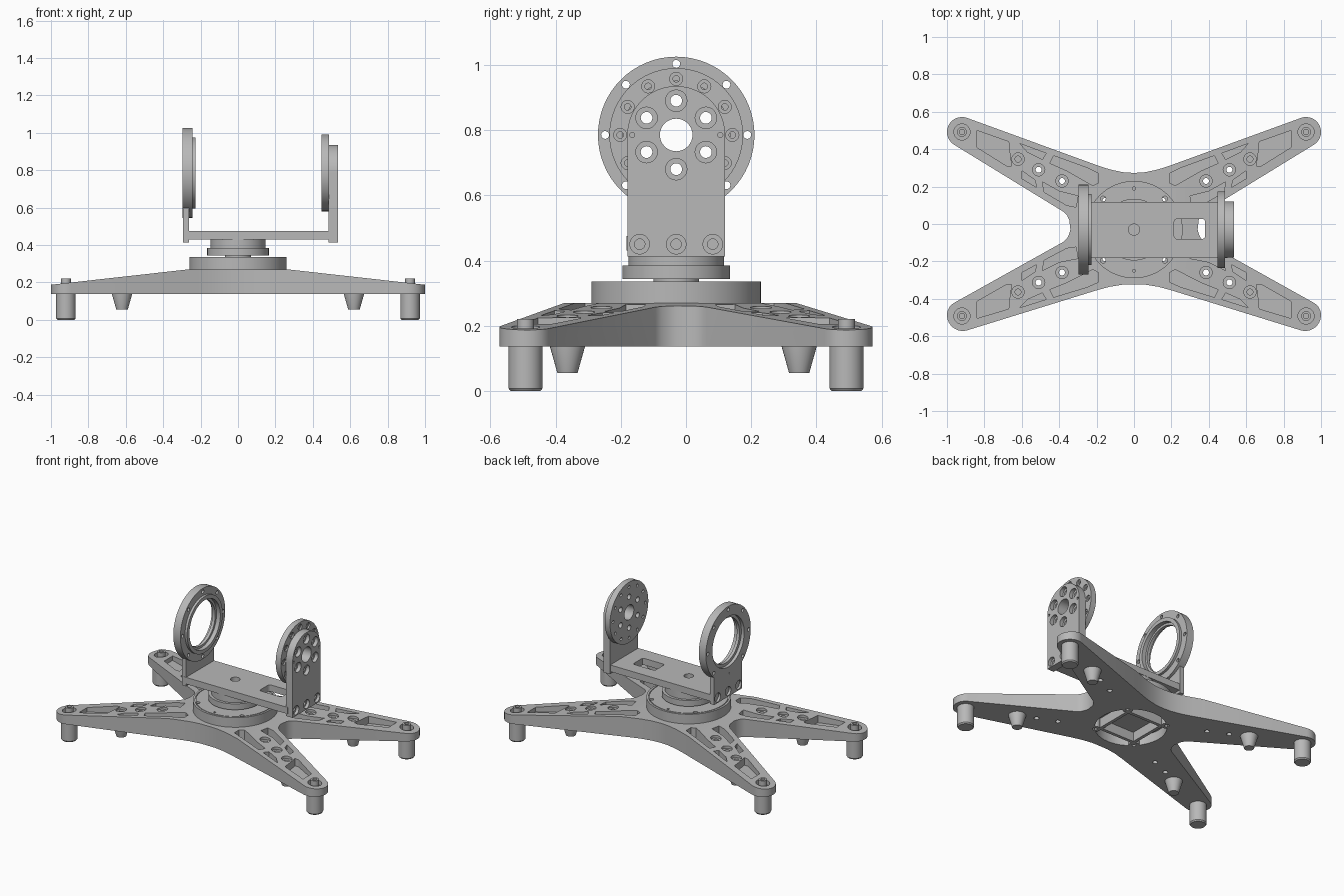
import bpy, bmesh, math
from math import cos, sin, radians
from mathutils import Vector

if "Cube" in bpy.data.objects:
    bpy.data.objects.remove(bpy.data.objects["Cube"])

grey = bpy.data.materials.new("machined_grey")
grey.use_nodes = True
grey.diffuse_color = (0.48, 0.48, 0.48, 1)
grey.node_tree.nodes["Principled BSDF"].inputs["Base Color"].default_value = (0.48, 0.48, 0.48, 1)

CY = -0.03      # turret axis in y
AZ = 0.785      # tilt axis height


def place(a, b, h, axis):
    """Put plane coordinates a, b and height h on the chosen axis."""
    return (a, b, h) if axis == 'Z' else (h, a, b)


def lathe(profile, a=0.0, b=CY, axis='Z', seg=32, turn=0.0):
    """Revolve a closed (radius, height) profile about an axis through (a, b)."""
    bm = bmesh.new()
    rings = []
    for r, h in profile:
        angles = [2 * math.pi * i / seg + turn for i in range(seg)]
        rings.append([bm.verts.new(place(a + r * cos(t), b + r * sin(t), h, axis)) for t in angles])
    for k in range(len(profile)):
        n = (k + 1) % len(profile)
        if profile[k][0] == 0 and profile[n][0] == 0:
            continue
        for i in range(seg):
            j = (i + 1) % seg
            bm.faces.new((rings[k][i], rings[k][j], rings[n][j], rings[n][i]))
    bmesh.ops.remove_doubles(bm, verts=bm.verts, dist=1e-5)
    bmesh.ops.recalc_face_normals(bm, faces=bm.faces)
    return bm


def rod(r, lo, hi, a=0.0, b=CY, axis='Z', seg=32):
    return lathe([(0, lo), (r, lo), (r, hi), (0, hi)], a, b, axis, seg)


def bore(r, lo, mid, hi, big, a, b, axis='Z'):
    """Counterbored hole cutter: radius r from lo to mid, then big up to hi."""
    return lathe([(0, lo), (r, lo), (r, mid), (big, mid), (big, hi), (0, hi)], a, b, axis, 20)


def prism(points, lo, hi, axis='Z'):
    bm = bmesh.new()
    face = bm.faces.new([bm.verts.new(place(a, b, lo, axis)) for a, b in points])
    new = bmesh.ops.extrude_face_region(bm, geom=[face])["geom"]
    move = Vector(place(0, 0, hi - lo, axis))
    bmesh.ops.translate(bm, verts=[v for v in new if isinstance(v, bmesh.types.BMVert)], vec=move)
    bmesh.ops.recalc_face_normals(bm, faces=bm.faces)
    return bm


def rect(a0, a1, b0, b1):
    return [(a0, b0), (a1, b0), (a1, b1), (a0, b1)]


def make(name, *parts):
    """Merge bmeshes into one object."""
    total = bmesh.new()
    for bm in parts:
        tmp = bpy.data.meshes.new("tmp")
        bm.to_mesh(tmp)
        bm.free()
        total.from_mesh(tmp)
        bpy.data.meshes.remove(tmp)
    mesh = bpy.data.meshes.new(name)
    total.to_mesh(mesh)
    total.free()
    mesh.materials.append(grey)
    ob = bpy.data.objects.new(name, mesh)
    bpy.context.collection.objects.link(ob)
    return ob


def cut(ob, *parts):
    """Subtract the merged cutters from an object."""
    tool = make("cutter", *parts)
    tool.hide_render = True
    mod = ob.modifiers.new("cut", 'BOOLEAN')
    mod.operation, mod.solver, mod.object = 'DIFFERENCE', 'EXACT', tool
    bpy.context.view_layer.objects.active = ob
    bpy.ops.object.modifier_apply(modifier=mod.name)
    bpy.data.objects.remove(tool)


def ring_points(radius, count, start=0.0):
    return [(CY + radius * cos(radians(start + 360 * i / count)),
             AZ + radius * sin(radians(start + 360 * i / count))) for i in range(count)]


# Base: four splayed arms; front arms are a sheared mirror of the back ones
def arm(x, y, sx, sy):
    return (sx * x, y if sy > 0 else -(y + 0.055 * (0.92 - x)))


def top_z(x):
    return 0.27 - max(0, abs(x) - 0.26) * 0.112


FOOT = (0.92, 0.492)
quarter = [(0.34, CY), (0.346, 0.02), (0.357, 0.045), (0.375, 0.064)]
quarter += [(FOOT[0] + 0.08 * cos(radians(t)), FOOT[1] + 0.08 * sin(radians(t)))
            for t in range(-58, 111, 12)]
quarter += [(0.2, 0.315), (0.13, 0.292), (0.06, 0.277), (0, 0.273)]
outline = [arm(*p, 1, 1) for p in quarter]
outline += [arm(*p, -1, 1) for p in quarter[-2::-1]]
outline += [arm(*p, -1, -1) for p in quarter[1:]]
outline += [arm(*p, 1, -1) for p in quarter[-2:0:-1]]
bm = prism(outline, 0.137, 0.27)
for side in (-0.26, 0.26):
    bmesh.ops.bisect_plane(bm, geom=bm.verts[:] + bm.edges[:] + bm.faces[:],
                           plane_co=(side, 0, 0), plane_no=(1, 0, 0))
for v in bm.verts:
    if v.co.z > 0.2:
        v.co.z = top_z(v.co.x)
base = make("base_frame", bm)

# Arm pockets, screw bosses and foot recesses
POCKETS = [
    [(0.84, 0.5), (0.67, 0.44), (0.665, 0.385), (0.655, 0.31), (0.68, 0.31), (0.84, 0.41)],
    [(0.61, 0.43), (0.57, 0.385), (0.49, 0.345), (0.47, 0.378)],
    [(0.43, 0.365), (0.45, 0.325), (0.36, 0.285), (0.22, 0.205), (0.19, 0.22), (0.19, 0.27), (0.25, 0.3)],
    [(0.6, 0.285), (0.53, 0.235), (0.52, 0.195), (0.6, 0.243)],
    [(0.49, 0.225), (0.4, 0.175), (0.3, 0.15), (0.31, 0.09), (0.36, 0.1), (0.48, 0.17)],
]
BOSSES = [(0.62, 0.347), (0.51, 0.29), (0.385, 0.23)]
corners = [(sx, sy) for sx in (1, -1) for sy in (1, -1)]
cutters = [rod(0.22, 0.1, 0.2, seg=48)]
for s in corners:
    cutters += [prism([arm(*p, *s) for p in pocket], 0.175, 0.4) for pocket in POCKETS]
    cutters.append(rod(0.043, 0.165, 0.4, *arm(*FOOT, *s)))
    for i, p in enumerate(BOSSES):
        z = top_z(p[0])
        cutters.append(bore(0.016, 0.18 if i == 0 else 0.1, z - 0.015, 0.4, 0.033, *arm(*p, *s)))
cut(base, *cutters)


def corner_holes():
    return [rod(0.014, 0.1, 0.4, 0.165 * sx, CY + 0.165 * sy, seg=16) for sx, sy in corners]


cut(base, *corner_holes())

# Underside square frame and tubular bosses
frame = lathe([(0.17, 0.137), (0.2, 0.137), (0.2, 0.21), (0.17, 0.21)], seg=4, turn=math.pi / 4)
tubes = [lathe([(0.014, 0.137), (0.034, 0.137), (0.034, 0.21), (0.014, 0.21)],
               0.155 * sx, CY + 0.155 * sy, seg=20) for sx, sy in corners]
make("underside_frame", frame, *tubes)

# Levelling feet and tapered stubs
for sx, sy in corners:
    tag = ("back" if sy > 0 else "front") + ("_left" if sx > 0 else "_right")
    make(tag + "_foot", lathe([(0, 0), (0.046, 0), (0.052, 0.008), (0.052, 0.15), (0.026, 0.15),
                               (0.026, 0.22), (0.014, 0.22), (0.014, 0.2), (0, 0.2)],
                              *arm(*FOOT, sx, sy)))
    make(tag + "_stub", lathe([(0, 0.055), (0.031, 0.055), (0.054, 0.137), (0.054, 0.145), (0, 0.145)],
                              *arm(*BOSSES[0], sx, sy)))

# Turret drum with a fine rim groove and screw holes
drum = make("turret_drum", lathe([(0, 0.2), (0.235, 0.2), (0.235, 0.265), (0.26, 0.265), (0.26, 0.335),
                                  (0.247, 0.335), (0.247, 0.331), (0.242, 0.331), (0.242, 0.335),
                                  (0, 0.335)], seg=64))
cut(drum, *corner_holes(), *[rod(0.008, 0.32, 0.4, 0, CY + y, seg=12) for y in (-0.22, 0.22)])

# Rotating stage
make("rotary_stage", lathe([(0, 0.33), (0.07, 0.33), (0.07, 0.344), (0.165, 0.344), (0.165, 0.384),
                            (0.147, 0.384), (0.147, 0.432), (0.02, 0.432), (0.02, 0.44), (0, 0.44)], seg=64))

# Bracket floor plate with centre hole and cable slot
Y0, Y1 = CY - 0.152, CY + 0.148
plate = make("bracket_plate", prism(rect(-0.28, 0.5, Y0, Y1), 0.43, 0.475))
slot = [(x + 0.015 * cos(radians(t)), y + 0.015 * sin(radians(t)))
        for x, y, q in ((0.365, 0.012, 0), (0.23, 0.012, 90), (0.23, -0.065, 180), (0.365, -0.065, 270))
        for t in (q, q + 30, q + 60, q + 90)]
cut(plate, rod(0.03, 0.4, 0.5), prism(slot, 0.4, 0.5))

# Left arm: round-topped plate carrying the drive disc
arc = [(CY + 0.15 * cos(radians(t)), AZ + 0.15 * sin(radians(t))) for t in range(0, 181, 6)]
left_arm = make("left_arm", prism([(CY - 0.15, 0.413), (CY + 0.15, 0.413)] + arc, 0.485, 0.535, 'X'))
SCREW_Y = [CY - 0.112, CY, CY + 0.112]
bolt_circle = ring_points(0.105, 6, 30)
cut(left_arm, rod(0.05, 0.4, 0.6, CY, AZ, 'X'),
    *[bore(0.018, 0.4, 0.51, 0.6, 0.033, y, z, 'X') for y, z in bolt_circle],
    *[bore(0.016, 0.495, 0.515, 0.6, 0.03, y, 0.45, 'X') for y in SCREW_Y],
    *[rod(0.008, 0.515, 0.6, CY + y, AZ, 'X', 12) for y in (-0.135, 0.135)])
disc = make("left_disc", rod(0.205, 0.447, 0.486, CY, AZ, 'X', 64))
cut(disc, rod(0.05, 0.4, 0.6, CY, AZ, 'X'),
    *[rod(0.018, 0.4, 0.6, y, z, 'X', 20) for y, z in bolt_circle],
    *[bore(0.01, 0.4, 0.476, 0.6, 0.02, y, z, 'X') for y, z in ring_points(0.172, 12)])

# Right arm and stepped bearing ring
right_arm = make("right_arm", prism(rect(CY - 0.15, CY + 0.15, 0.413, 0.6), -0.295, -0.262, 'X'))
cut(right_arm, *[lathe([(0, -0.4), (0.03, -0.4), (0.03, -0.28), (0.016, -0.28), (0.016, -0.27), (0, -0.27)],
                       y, 0.45, 'X', 20) for y in SCREW_Y])
ring = make("right_ring", lathe([(0.17, -0.296), (0.24, -0.296), (0.24, -0.243), (0.19, -0.243),
                                 (0.19, -0.227), (0.165, -0.227), (0.165, -0.255), (0.15, -0.255),
                                 (0.15, -0.275), (0.17, -0.275)], CY, AZ, 'X', 64))
cut(ring, *[rod(0.012, -0.4, -0.1, y, z, 'X', 16) for y, z in ring_points(0.218, 8)])

# Smooth the round walls, keep machined edges crisp
bpy.ops.object.select_all(action='DESELECT')
for ob in bpy.context.collection.objects:
    if ob.type == 'MESH' and ob.data.materials and ob.data.materials[0] == grey:
        ob.select_set(True)
        bpy.context.view_layer.objects.active = ob
bpy.ops.object.shade_smooth_by_angle(angle=radians(30))
